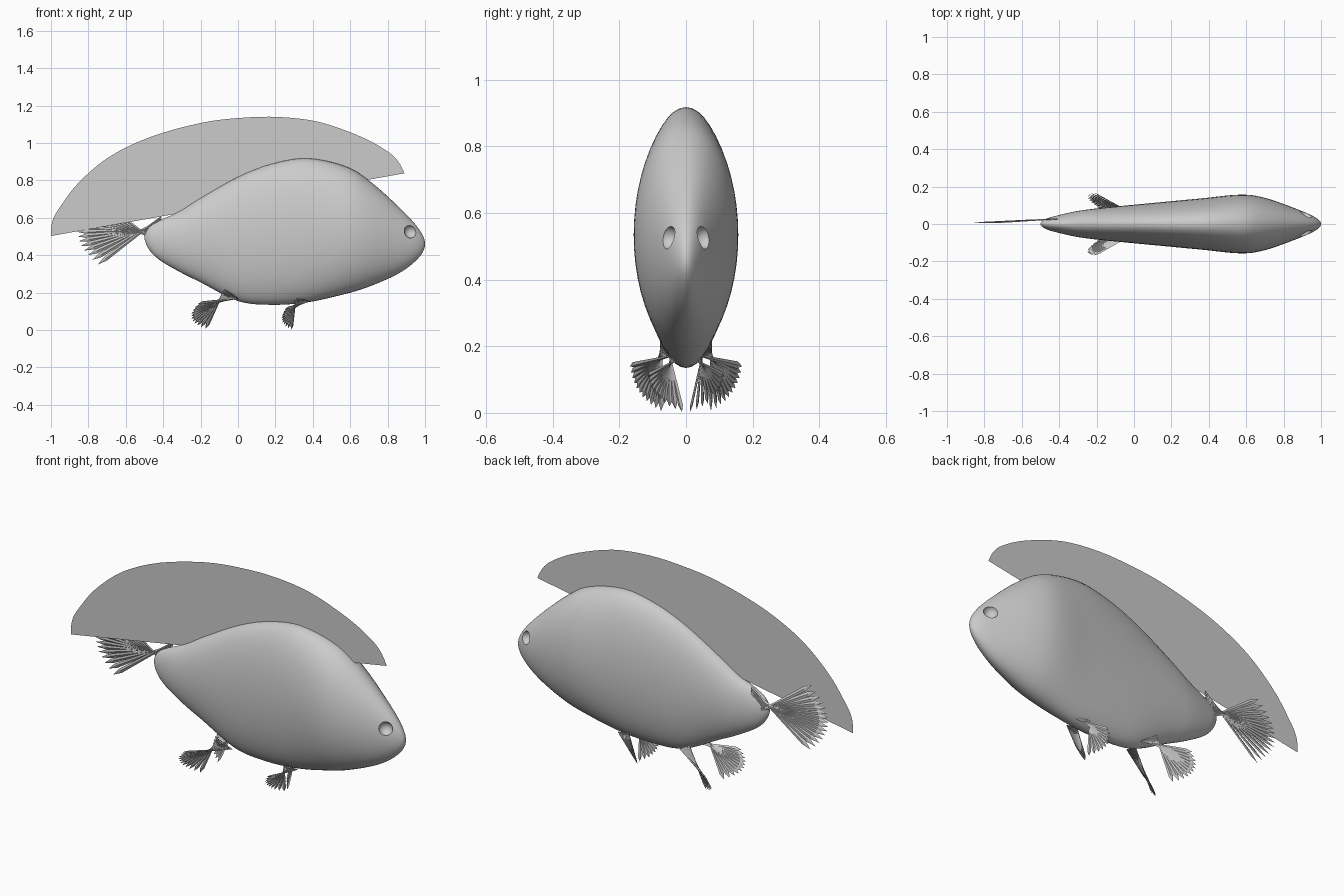
import bpy, bmesh, math
from mathutils import Vector

if "Cube" in bpy.data.objects:
    bpy.data.objects.remove(bpy.data.objects["Cube"])


def make(name, bm, smooth=False):
    bmesh.ops.recalc_face_normals(bm, faces=bm.faces)
    me = bpy.data.meshes.new(name)
    bm.to_mesh(me)
    bm.free()
    ob = bpy.data.objects.new(name, me)
    bpy.context.collection.objects.link(ob)
    for p in me.polygons:
        p.use_smooth = smooth
    return ob


def spline(pts, steps):
    """Catmull-Rom through pts; first and last points are only guides."""
    out = []
    for i in range(1, len(pts) - 2):
        a, b, c, d = (Vector(p) for p in pts[i - 1:i + 3])
        for k in range(steps):
            t = k / steps
            out.append(0.5 * (2 * b + (c - a) * t + (2 * a - 5 * b + 4 * c - d) * t * t
                              + (3 * b - a - 3 * c + d) * t ** 3))
    out.append(Vector(pts[-2]))
    return out


# Body: stations of (x, top z, bottom z, half width)
stations = [(-.5, .495, .495, 0), (-.475, .55, .43, .025), (-.42, .585, .375, .043),
            (-.31, .636, .31, .068), (-.2, .705, .255, .083), (0, .818, .155, .103),
            (.18, .888, .135, .120), (.37, .918, .148, .138), (.57, .877, .192, .157),
            (.7, .80, .232, .14), (.86, .658, .303, .084), (.965, .543, .385, .038),
            (1.0, .46, .46, 0)]


def flip(s):
    return (s[0], s[2], s[1], -s[3])


rings = spline([flip(stations[1])] + stations + [flip(stations[-2])], 5)
bm = bmesh.new()
N = 48
loops = []
for x, top, bot, w in rings[1:-1]:
    loops.append([bm.verts.new((x, w * math.cos(2 * math.pi * j / N),
                                (top + bot) / 2 + (top - bot) / 2 * math.sin(2 * math.pi * j / N)))
                  for j in range(N)])
for a, b in zip(loops, loops[1:]):
    for j in range(N):
        bm.faces.new((a[j], a[(j + 1) % N], b[(j + 1) % N], b[j]))
for loop, s in ((loops[0], stations[0]), (loops[-1], stations[-1])):
    tip = bm.verts.new((s[0], 0, s[1]))
    for j in range(N):
        bm.faces.new((loop[j], loop[(j + 1) % N], tip))
body = make("body", bm, True)

# Eye sockets cut into the head
for side in (-1, 1):
    bpy.ops.mesh.primitive_uv_sphere_add(segments=24, ring_count=16, radius=.035,
                                         location=(.922, .056 * side, .527))
    cutter = bpy.context.object
    cutter.name = "eye_cutter"
    cutter.hide_render = True
    bpy.context.view_layer.objects.active = body
    mod = body.modifiers.new("eye_socket", 'BOOLEAN')
    mod.operation = 'DIFFERENCE'
    mod.solver = 'EXACT'
    mod.object = cutter
    bpy.ops.object.modifier_apply(modifier=mod.name)
    bpy.data.objects.remove(cutter)
bpy.ops.object.select_all(action='DESELECT')
body.select_set(True)
bpy.context.view_layer.objects.active = body
bpy.ops.object.shade_smooth_by_angle(angle=math.radians(35))

# Dorsal fin: flat sheet closed by a straight chord
arc = [(-.99, .42), (-1, .503), (-.99, .59), (-.94, .675), (-.85, .79), (-.69, .925), (-.47, 1.032),
       (-.2, 1.107), (.01, 1.134), (.22, 1.139), (.435, 1.112), (.65, 1.037), (.78, .968),
       (.85, .91), (.89, .838), (.90, .8)]
bm = bmesh.new()
bm.faces.new([bm.verts.new((p.x, 0, p.y)) for p in spline(arc, 4)])
make("dorsal_fin", bm)


# Ray fins: a fan of pointed blades whose roots cross over
def ray_fin(name, root_a, root_b, tip_a, tip_mid, tip_b, n, width):
    ra, rb, ta, tm, tb = map(Vector, (root_a, root_b, tip_a, tip_mid, tip_b))
    normal = (ta - ra).cross(tb - ra).normalized()
    bm = bmesh.new()
    for i in range(n):
        t = i / (n - 1)
        root = ra.lerp(rb, t)
        ctrl = 2 * tm - (ta + tb) / 2
        tip = ta.lerp(ctrl, t).lerp(ctrl.lerp(tb, t), t)
        d = tip - root
        side = d.cross(normal).normalized()
        up = side.cross(d).normalized()
        side = (side + .25 * up).normalized()
        sections = []
        for f, w in ((0, .3), (.88, 1)):
            c = root + d * f
            sections.append([bm.verts.new(c + v) for v in
                             (side * width * w, up * .003, -side * width * w, -up * .003)])
        p = bm.verts.new(tip)
        a, b = sections
        bm.faces.new(a)
        for j in range(4):
            k = (j + 1) % 4
            bm.faces.new((a[j], a[k], b[k], b[j]))
            bm.faces.new((b[j], b[k], p))
    return make(name, bm)


ray_fin("tail_fin", (-.41, .028, .45), (-.41, .028, .605),
        (-.755, .006, .70), (-.86, .006, .525), (-.75, .006, .35), 15, .013)

for s, label in ((-1, "right"), (1, "left")):
    ray_fin("rear_belly_fin_" + label, (0, .05 * s, .17), (-.07, .075 * s, .22),
            (-.215, .168 * s, .14), (-.25, .14 * s, .06), (-.175, .075 * s, .005), 11, .011)
    ray_fin("front_belly_fin_" + label, (.38, .035 * s, .155), (.31, .05 * s, .175),
            (.25, .115 * s, .11), (.235, .085 * s, .045), (.285, .012 * s, .003), 10, .009)
